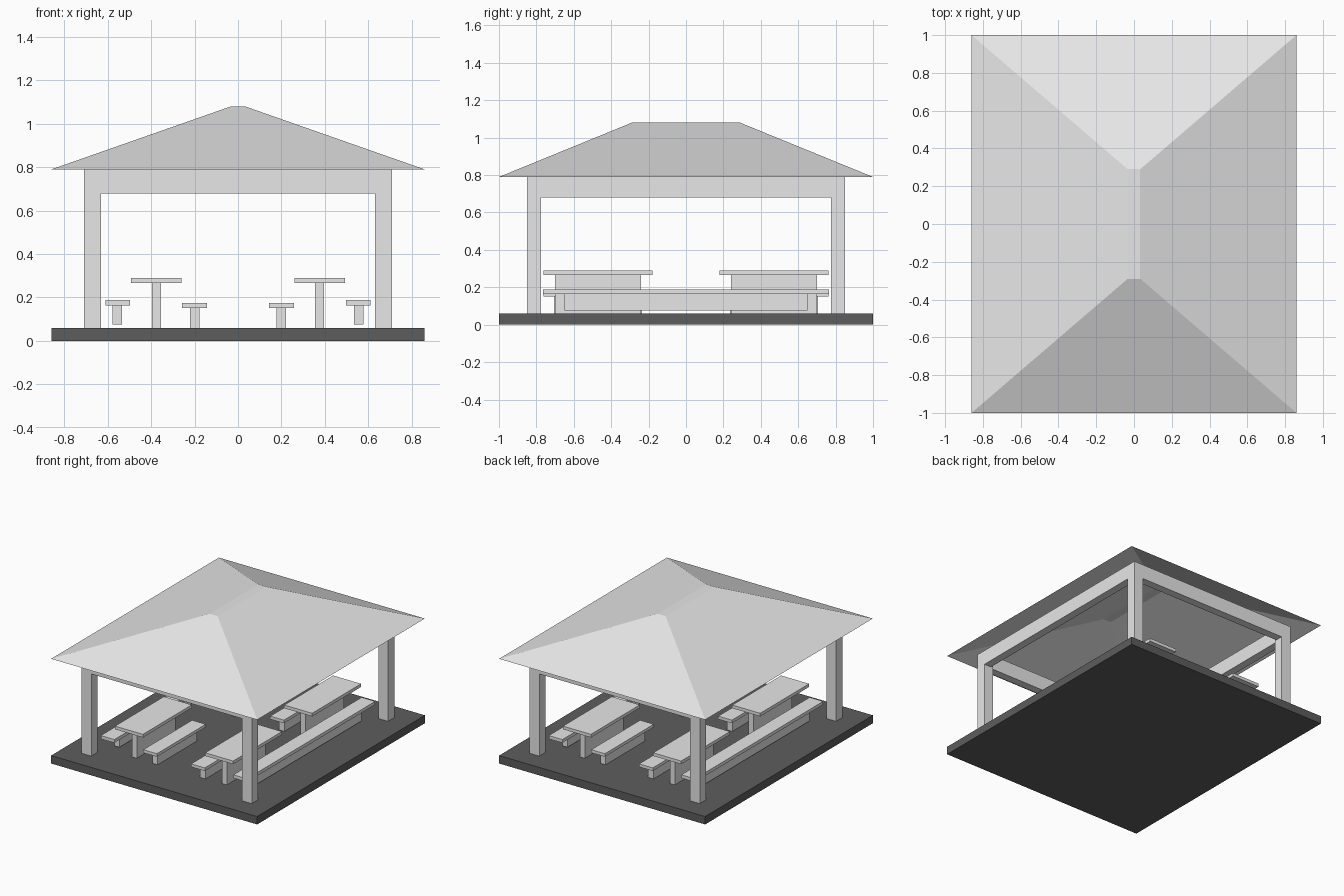
import bpy
import bmesh

cube = bpy.data.objects.get("Cube")
if cube:
    bpy.data.objects.remove(cube, do_unlink=True)


def make_material(name, value):
    mat = bpy.data.materials.new(name)
    mat.use_nodes = True
    colour = (value, value, value, 1)
    mat.diffuse_color = colour
    mat.node_tree.nodes["Principled BSDF"].inputs["Base Color"].default_value = colour
    return mat


LIGHT = make_material("light grey", 0.8)
DARK = make_material("dark grey", 0.11)


def add_object(name, bm, mat):
    mesh = bpy.data.meshes.new(name)
    bm.to_mesh(mesh)
    bm.free()
    mesh.materials.append(mat)
    obj = bpy.data.objects.new(name, mesh)
    bpy.context.collection.objects.link(obj)
    return obj


def box(name, xs, ys, zs, mat=LIGHT):
    """Box spanning the given (low, high) range on each axis."""
    bm = bmesh.new()
    bmesh.ops.create_cube(bm, size=1)
    for v in bm.verts:
        for axis, (a, b) in enumerate((xs, ys, zs)):
            v.co[axis] = (a + b) / 2 + v.co[axis] * (b - a)
    return add_object(name, bm, mat)


def span(sign, low, high):
    """Mirror a range to the given side of the centre."""
    return tuple(sorted((sign * low, sign * high)))


# Floor slab
FLOOR = 0.06
EAVE = 0.79
box("floor_slab", (-0.86, 0.86), (-1, 1), (0, FLOOR), DARK)

# Hipped roof: an open sheet with a narrow flat ridge
bm = bmesh.new()
corners = ((-1, -1), (1, -1), (1, 1), (-1, 1))
eave = [bm.verts.new((0.86 * x, y, EAVE)) for x, y in corners]
ridge = [bm.verts.new((0.033 * x, 0.29 * y, 1.08)) for x, y in corners]
for i in range(4):
    j = (i + 1) % 4
    bm.faces.new((eave[i], eave[j], ridge[j], ridge[i]))
bm.faces.new(ridge)
add_object("roof", bm, LIGHT)

# Beams between the posts
for s, side in ((-1, "right"), (1, "left")):
    box(f"side_beam_{side}", span(s, 0.65, 0.71), (-0.775, 0.775), (0.68, EAVE))
for s, end in ((-1, "front"), (1, "back")):
    box(f"cross_beam_{end}", (-0.63, 0.63), span(s, 0.79, 0.85), (0.68, EAVE))

for sx, side in ((-1, "right"), (1, "left")):
    # Long bench along the side
    box(f"long_bench_seat_{side}", span(sx, 0.497, 0.61), (-0.765, 0.765), (0.163, 0.188))
    box(f"long_bench_support_{side}", span(sx, 0.535, 0.577), (-0.65, 0.65), (0.075, 0.163))

    for sy, end in ((-1, "front"), (1, "back")):
        tag = f"{end}_{side}"
        # Corner post
        box(f"post_{tag}", span(sx, 0.63, 0.71), span(sy, 0.775, 0.85), (FLOOR, EAVE))
        # Table
        box(f"table_top_{tag}", span(sx, 0.26, 0.493), span(sy, 0.18, 0.763), (0.266, 0.29))
        box(f"table_support_{tag}", span(sx, 0.355, 0.397), span(sy, 0.24, 0.7), (FLOOR, 0.266))
        # Short inner bench
        box(f"bench_seat_{tag}", span(sx, 0.143, 0.257), span(sy, 0.18, 0.763), (0.152, 0.175))
        box(f"bench_support_{tag}", span(sx, 0.178, 0.222), span(sy, 0.235, 0.705), (FLOOR, 0.152))
